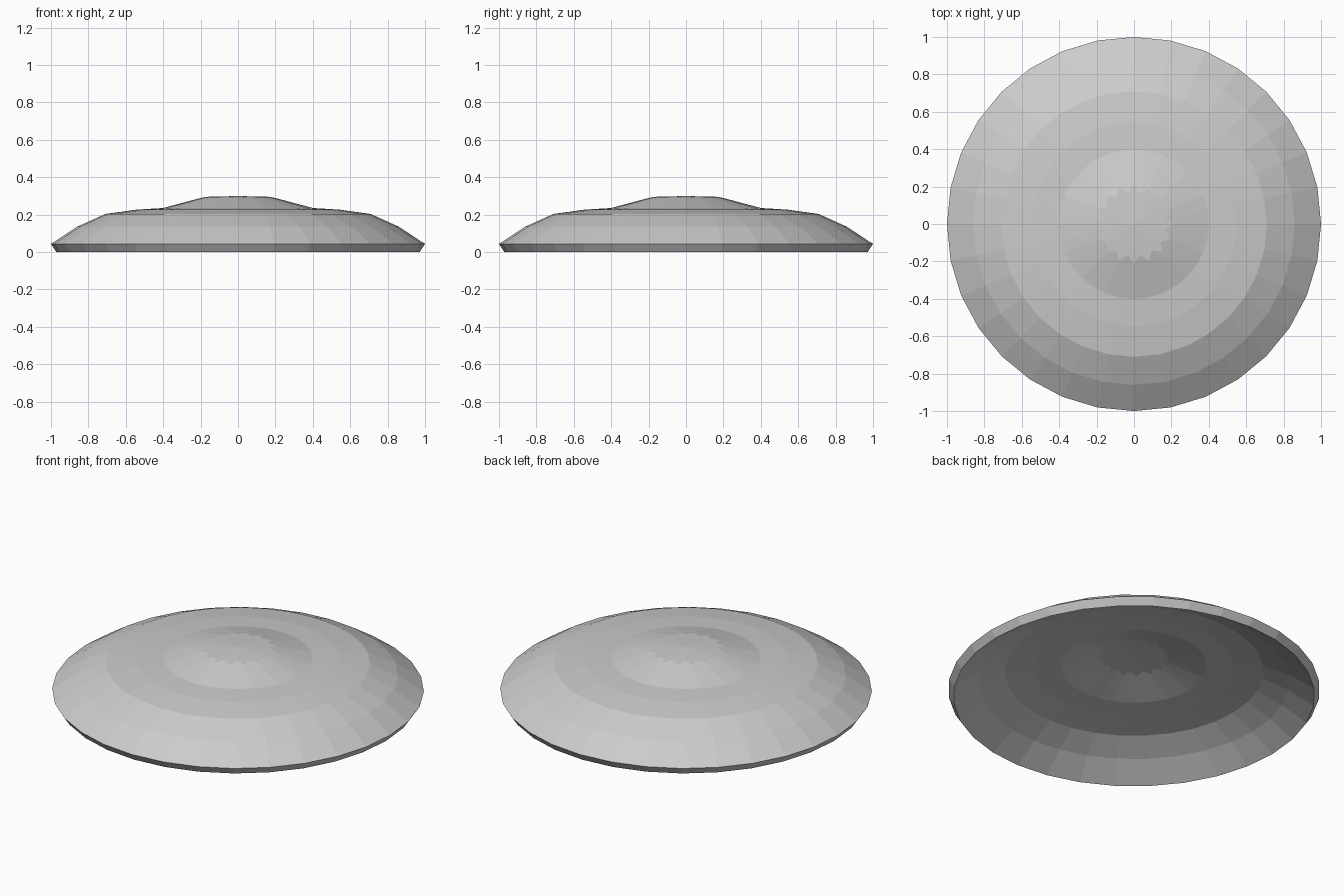
import bpy, bmesh, math

if "Cube" in bpy.data.objects:
    bpy.data.objects.remove(bpy.data.objects["Cube"])

SIDES = 32
# Outer profile from rim to crown: (radius, height)
PROFILE = [(1.0, 0.043), (0.86, 0.135), (0.71, 0.203),
           (0.545, 0.226), (0.40, 0.235)]

bm = bmesh.new()


def ring(even, odd):
    """Ring of vertices, alternating between two (radius, height) pairs."""
    verts = []
    for i in range(SIDES):
        r, z = odd if i % 2 else even
        a = 2 * math.pi * i / SIDES
        verts.append(bm.verts.new((r * math.cos(a), r * math.sin(a), z)))
    return verts


# Plain rings, then the sixteen-pointed star ring around the crown
rings = [ring(p, p) for p in PROFILE]
rings.append(ring((0.21, 0.286), (0.17, 0.295)))

for lower, upper in zip(rings, rings[1:]):
    for i in range(SIDES):
        j = (i + 1) % SIDES
        bm.faces.new((lower[i], lower[j], upper[j], upper[i]))

# Crown made of kites, one per star point
apex = bm.verts.new((0, 0, 0.299))
star = rings[-1]
for i in range(0, SIDES, 2):
    bm.faces.new((star[i - 1], star[i], star[i + 1], apex))

mesh = bpy.data.meshes.new("domed_lid")
bm.to_mesh(mesh)
bm.free()
lid = bpy.data.objects.new("domed_lid", mesh)
bpy.context.collection.objects.link(lid)

# Wall thickness, inwards; its edge forms the bevelled rim
wall = lid.modifiers.new("wall", 'SOLIDIFY')
wall.thickness = 0.051
wall.offset = -1
